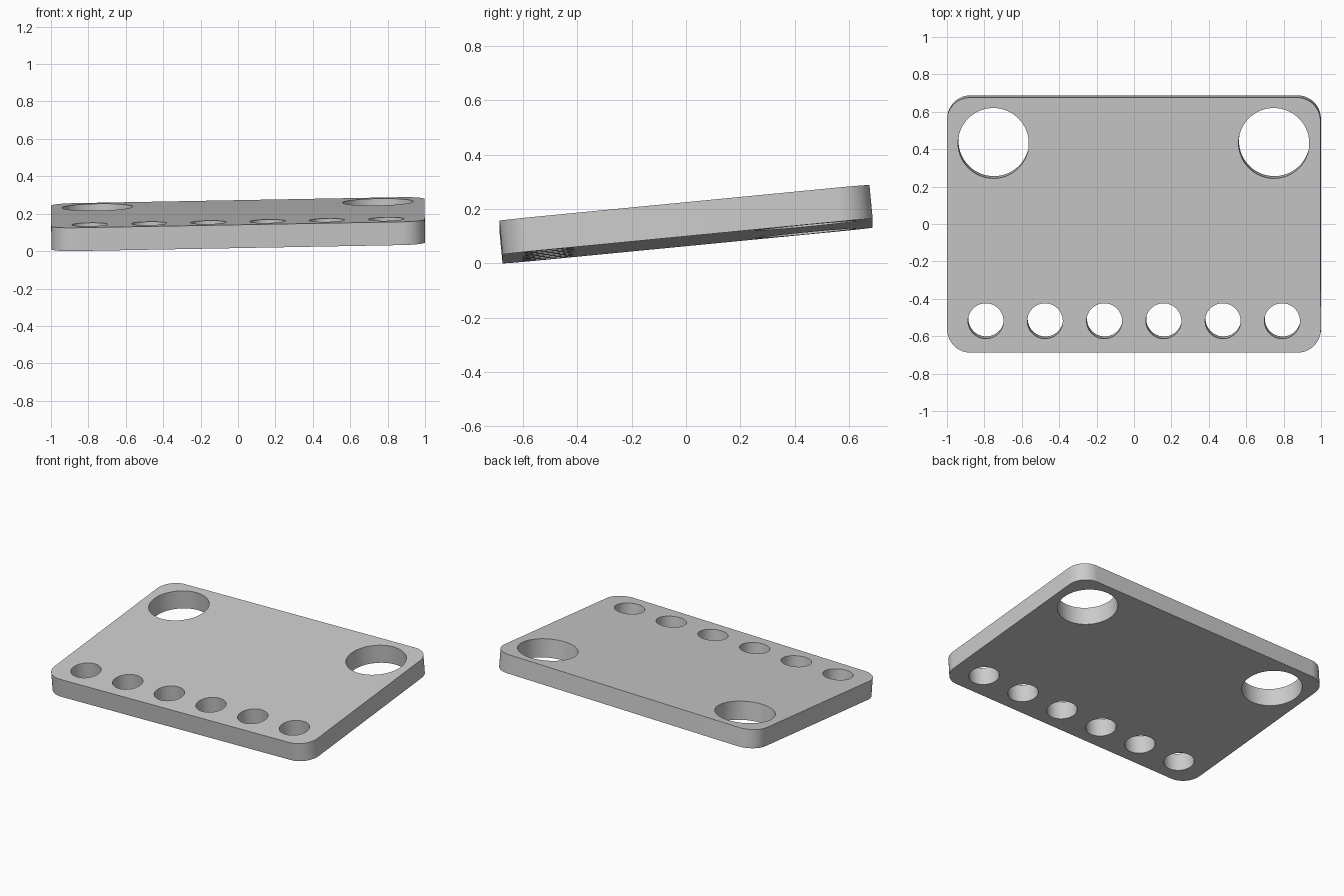
import bpy
import bmesh
from math import sin, cos, pi, radians
from mathutils import Euler

cube = bpy.data.objects.get("Cube")
if cube:
    bpy.data.objects.remove(cube, do_unlink=True)

WIDTH, DEPTH, THICKNESS, CORNER = 1.998, 1.37, 0.125, 0.125


def arc(cx, cy, r, start, sweep, steps):
    return [(cx + r * cos(start + sweep * i / steps),
             cy + r * sin(start + sweep * i / steps)) for i in range(steps + 1)]


def add_loop(curve, points):
    spline = curve.splines.new("POLY")
    spline.points.add(len(points) - 1)
    for p, (x, y) in zip(spline.points, points):
        p.co = (x, y, 0, 1)
    spline.use_cyclic_u = True


def add_hole(curve, x, y, r):
    add_loop(curve, arc(x, y, r, 0, 2 * pi, 64)[:-1])


# Rounded plate outline
profile = bpy.data.curves.new("plate_profile", "CURVE")
profile.dimensions = "2D"
profile.fill_mode = "BOTH"
profile.extrude = THICKNESS / 2
outline = []
for i, (sx, sy) in enumerate([(1, 1), (-1, 1), (-1, -1), (1, -1)]):
    outline += arc(sx * (WIDTH / 2 - CORNER), sy * (DEPTH / 2 - CORNER),
                   CORNER, i * pi / 2, pi / 2, 16)
add_loop(profile, outline)

# Two large holes at the back, a row of six small ones at the front
for side in (-1, 1):
    add_hole(profile, side * 0.75, 0.44, 0.189)
for i in range(6):
    add_hole(profile, (i - 2.5) * 0.317, -0.515, 0.095)

plate = bpy.data.objects.new("plate", profile)
bpy.context.collection.objects.link(plate)
bpy.ops.object.select_all(action="DESELECT")
plate.select_set(True)
bpy.context.view_layer.objects.active = plate
bpy.ops.object.convert(target="MESH")
plate = bpy.context.object
plate.name = "plate"

# Weld the caps to the walls, tilt the plate and rest it on the floor
bm = bmesh.new()
bm.from_mesh(plate.data)
bmesh.ops.remove_doubles(bm, verts=bm.verts, dist=0.0001)
bmesh.ops.recalc_face_normals(bm, faces=bm.faces)
bm.transform(Euler((radians(5.52), radians(-1.05), 0)).to_matrix().to_4x4())
lowest = min(v.co.z for v in bm.verts)
bmesh.ops.translate(bm, verts=bm.verts, vec=(0, 0, -lowest))
bm.to_mesh(plate.data)
bm.free()
bpy.ops.object.shade_smooth_by_angle(angle=radians(30))

# Plain grey finish
grey = bpy.data.materials.new("light_grey")
grey.use_nodes = True
colour = (0.6, 0.6, 0.6, 1)
grey.diffuse_color = colour
grey.node_tree.nodes["Principled BSDF"].inputs["Base Color"].default_value = colour
plate.data.materials.clear()
plate.data.materials.append(grey)
